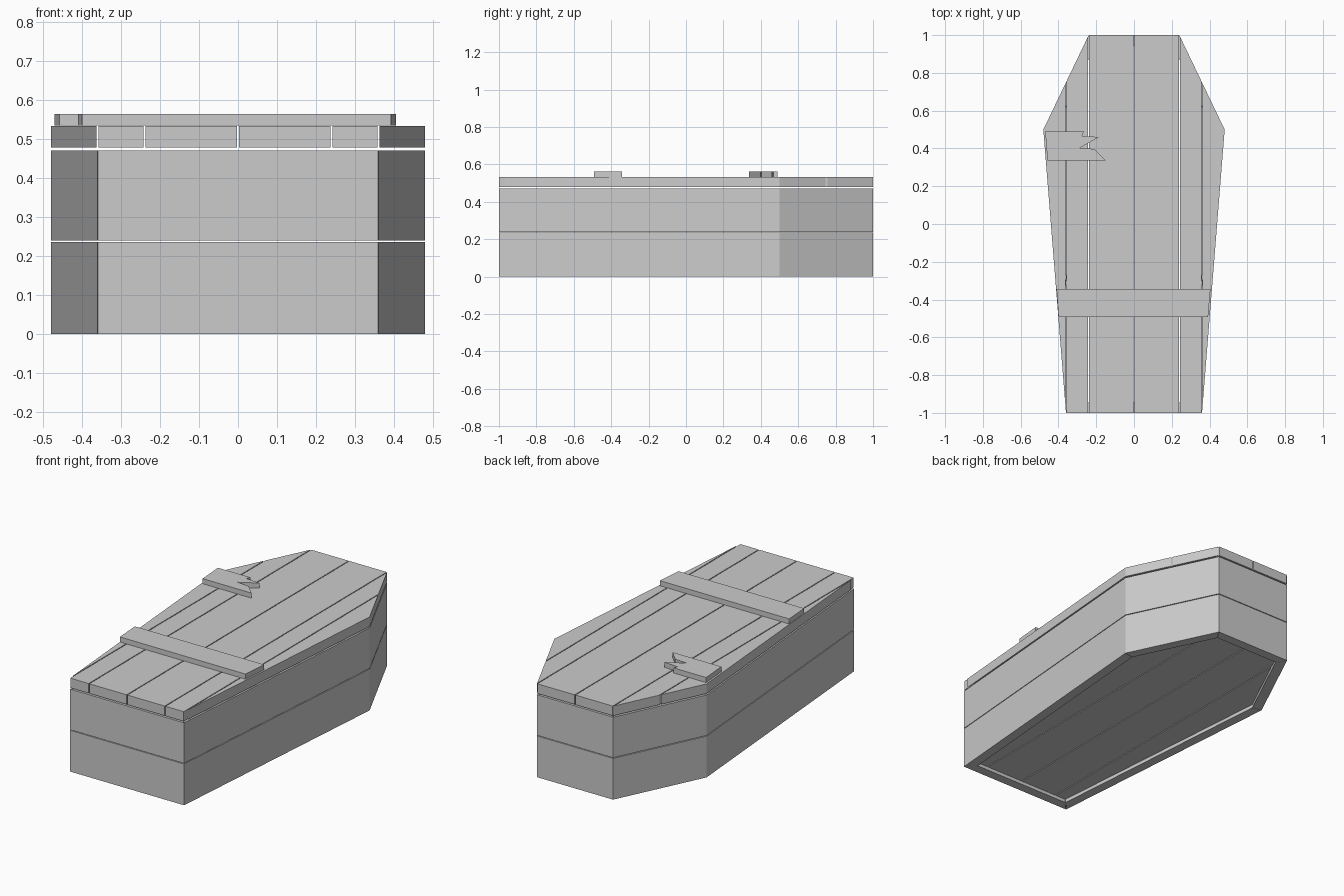
import bpy, bmesh
from mathutils import Vector

if "Cube" in bpy.data.objects:
    bpy.data.objects.remove(bpy.data.objects["Cube"])

OUTLINE = [(-0.36, -1), (0.36, -1), (0.48, 0.5), (0.24, 1), (-0.24, 1), (-0.48, 0.5)]
WALL = 0.055
GAP = 0.005


def prism(name, pts, z0, z1):
    """Extrude a flat outline from z0 up to z1."""
    bm = bmesh.new()
    face = bm.faces.new([bm.verts.new((p[0], p[1], z0)) for p in pts])
    ext = bmesh.ops.extrude_face_region(bm, geom=[face], use_keep_orig=True)
    for v in ext["geom"]:
        if isinstance(v, bmesh.types.BMVert):
            v.co.z = z1
    bmesh.ops.recalc_face_normals(bm, faces=bm.faces)
    me = bpy.data.meshes.new(name)
    bm.to_mesh(me)
    bm.free()
    ob = bpy.data.objects.new(name, me)
    bpy.context.collection.objects.link(ob)
    return ob


def inset(pts, d):
    """Offset a counter-clockwise convex outline inward by d."""
    out, n = [], len(pts)
    for i in range(n):
        p = Vector(pts[i])
        a = (p - Vector(pts[i - 1])).normalized()
        b = (Vector(pts[(i + 1) % n]) - p).normalized()
        na, nb = Vector((-a.y, a.x)), Vector((-b.y, b.x))
        out.append(p + (na + nb) * d / (1 + na.dot(nb)))
    return out


def clip(pts, x, side):
    """Keep the part of the outline where side * px >= side * x."""
    out = []
    for i, p in enumerate(pts):
        q = pts[(i + 1) % len(pts)]
        dp, dq = side * (p[0] - x), side * (q[0] - x)
        if dp >= 0:
            out.append(p)
        if dp * dq < 0:
            t = dp / (dp - dq)
            out.append((x, p[1] + (q[1] - p[1]) * t))
    return out


def planks(name, outline, cuts, z0, z1):
    """Split an outline into lengthwise planks with narrow gaps."""
    edges = [-1] + cuts + [1]
    for i in range(len(edges) - 1):
        pts = clip(outline, edges[i] + GAP / 2, 1)
        pts = clip(pts, edges[i + 1] - GAP / 2, -1)
        if len(pts) > 2:
            prism(f"{name}_{i + 1}", pts, z0, z1)


# side walls: two rows of mitred boards
inner = inset(OUTLINE, WALL)
for row, (z0, z1) in enumerate([(0, 0.235), (0.239, 0.47)]):
    for i in range(6):
        j = (i + 1) % 6
        a, b = Vector(OUTLINE[i]), Vector(OUTLINE[j])
        s = (b - a).normalized() * 0.001
        prism(f"wall_board_{row + 1}_{i + 1}",
              [a + s, b - s, inner[j] - s, inner[i] + s], z0, z1)

# floor planks, slightly recessed
planks("floor_plank", inset(OUTLINE, WALL + 0.002), [-0.24, 0, 0.24], 0.018, 0.07)

# lid planks
planks("lid_plank", OUTLINE, [-0.36, -0.24, 0, 0.24, 0.36], 0.478, 0.533)

# cross battens: one whole, one snapped
prism("lower_batten", [(-0.40, -0.493), (0.392, -0.493), (0.405, -0.343), (-0.41, -0.343)],
      0.534, 0.563)
prism("broken_batten", [(-0.458, 0.336), (-0.15, 0.336), (-0.21, 0.397), (-0.286, 0.403),
                        (-0.186, 0.46), (-0.275, 0.467), (-0.265, 0.49), (-0.47, 0.49)],
      0.534, 0.563)
